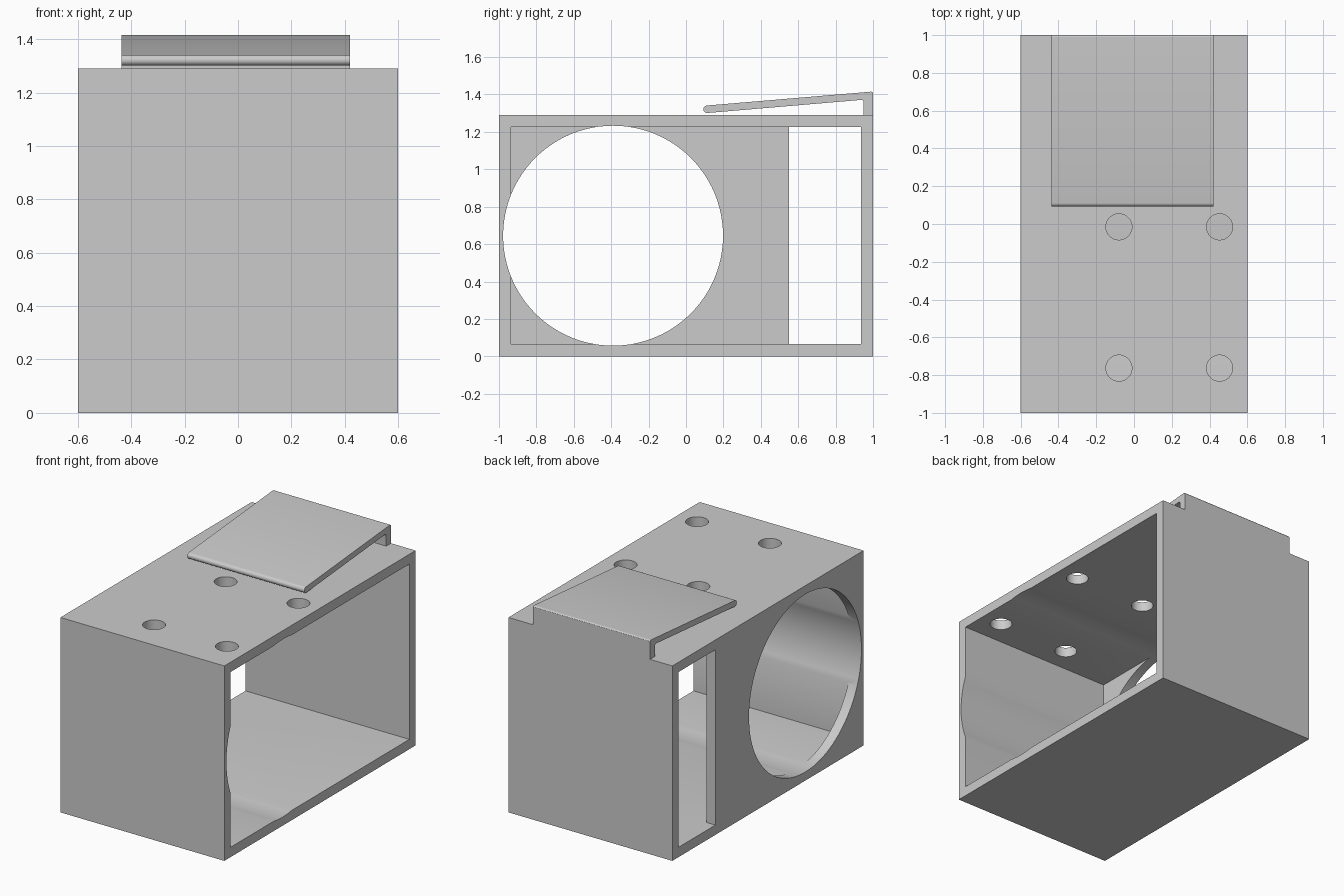
import bpy, bmesh, math
from mathutils import Vector

cube = bpy.data.objects.get("Cube")
if cube:
    bpy.data.objects.remove(cube, do_unlink=True)

grey = bpy.data.materials.new("light_grey")
grey.use_nodes = True
COLOUR = (0.6, 0.6, 0.6, 1)
grey.diffuse_color = COLOUR
grey.node_tree.nodes["Principled BSDF"].inputs["Base Color"].default_value = COLOUR

HEIGHT, WALL = 1.29, 0.065


def prism(name, points, offset):
    """Extrude a flat outline along an offset into a closed solid."""
    bm = bmesh.new()
    base = bm.faces.new([bm.verts.new(p) for p in points])
    top = bmesh.ops.extrude_face_region(bm, geom=[base], use_keep_orig=True)["geom"]
    bmesh.ops.translate(bm, vec=Vector(offset),
                        verts=[v for v in top if isinstance(v, bmesh.types.BMVert)])
    bmesh.ops.recalc_face_normals(bm, faces=bm.faces[:])
    mesh = bpy.data.meshes.new(name)
    bm.to_mesh(mesh)
    bm.free()
    mesh.materials.append(grey)
    obj = bpy.data.objects.new(name, mesh)
    bpy.context.collection.objects.link(obj)
    return obj


def arc(cy, cz, r, start, end, n):
    """Points on an arc, angles in degrees."""
    angles = [math.radians(start + (end - start) * i / n) for i in range(n + 1)]
    return [(cy + r * math.cos(a), cz + r * math.sin(a)) for a in angles]


def finish(obj):
    bpy.ops.object.select_all(action='DESELECT')
    obj.select_set(True)
    bpy.context.view_layer.objects.active = obj
    for mod in list(obj.modifiers):
        bpy.ops.object.modifier_apply(modifier=mod.name)
    bpy.ops.object.shade_smooth_by_angle(angle=math.radians(30))


# Outer box
housing = prism("housing", [(-0.6, -1, 0), (0.6, -1, 0), (0.6, 1, 0), (-0.6, 1, 0)],
                (0, 0, HEIGHT))

# Cavity open to one side, with a tall slot through the opposite wall
inner, back = -0.6 + WALL, 1 - WALL
outline = [(inner, -back), (0.7, -back), (0.7, back), (-0.7, back), (-0.7, 0.55), (inner, 0.55)]
cutters = [prism("cavity_cutter", [(x, y, WALL) for x, y in outline],
                 (0, 0, HEIGHT - 2 * WALL))]

# Large round bore across the whole width
bore = arc(-0.39, HEIGHT / 2, 0.588, 0, 360, 96)[:-1]
cutters.append(prism("bore_cutter", [(-0.8, y, z) for y, z in bore], (1.6, 0, 0)))

# Four holes in the top wall
for x in (-0.08, 0.453):
    for y in (-0.015, -0.763):
        ring = arc(x, y, 0.069, 0, 360, 40)[:-1]
        cutters.append(prism("hole_cutter", [(px, py, 1.1) for px, py in ring], (0, 0, 0.4)))

for cutter in cutters:
    cutter.hide_render = True
    mod = housing.modifiers.new("cut", 'BOOLEAN')
    mod.operation = 'DIFFERENCE'
    mod.solver = 'EXACT'
    mod.object = cutter
finish(housing)
for cutter in cutters:
    bpy.data.objects.remove(cutter, do_unlink=True)

# Sloping spring clip with a rounded tip
profile = [(1, HEIGHT), (1, 1.408)]
profile += arc(0.99, 1.405, 0.01, 30, 95, 4)
profile += arc(0.113, 1.321, 0.02, 95, 275, 14)
profile += arc(0.937, 1.358, 0.013, 95, 0, 5)
profile += [(0.95, HEIGHT)]
clip = prism("spring_clip", [(-0.437, y, z) for y, z in profile], (0.857, 0, 0))
finish(clip)
